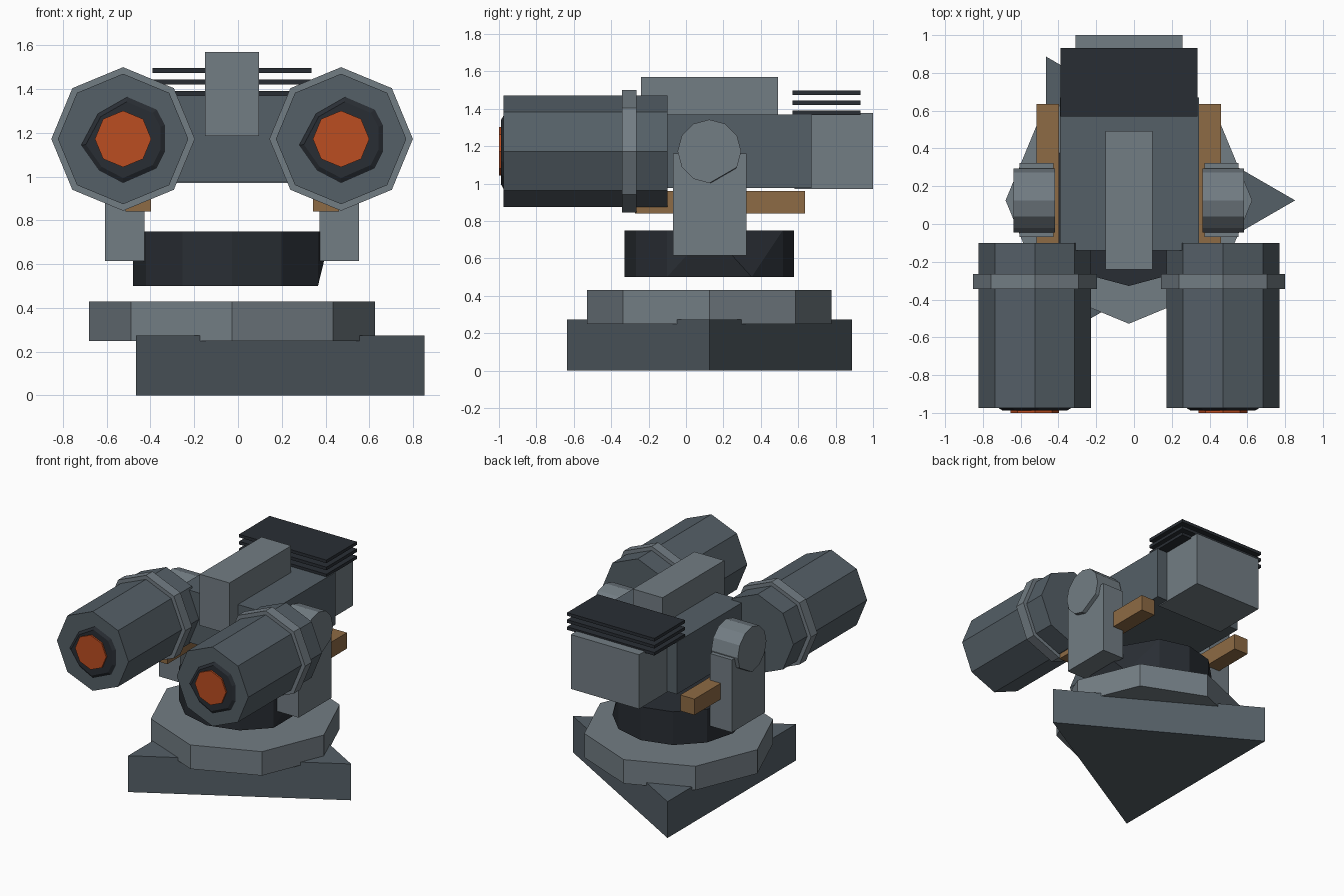
import bpy, bmesh
from math import sin, cos, pi, radians

if "Cube" in bpy.data.objects:
    bpy.data.objects.remove(bpy.data.objects["Cube"])


def material(name, rgb):
    m = bpy.data.materials.new(name)
    m.diffuse_color = (*rgb, 1)
    m.use_nodes = True
    m.node_tree.nodes["Principled BSDF"].inputs["Base Color"].default_value = m.diffuse_color
    return m


SLATE = material("slate", (0.09, 0.115, 0.135))
STEEL = material("steel", (0.17, 0.205, 0.23))
DARK = material("dark_metal", (0.022, 0.027, 0.034))
BRONZE = material("bronze", (0.27, 0.145, 0.058))
GLOW = material("orange", (0.5, 0.075, 0.015))


def solid(name, points, mat):
    """Flat-faced convex solid around the given points."""
    bm = bmesh.new()
    for p in points:
        bm.verts.new(p)
    bmesh.ops.convex_hull(bm, input=bm.verts[:])
    bmesh.ops.dissolve_limit(bm, angle_limit=radians(0.5),
                             verts=bm.verts[:], edges=bm.edges[:])
    bmesh.ops.recalc_face_normals(bm, faces=bm.faces[:])
    me = bpy.data.meshes.new(name)
    bm.to_mesh(me)
    bm.free()
    me.materials.append(mat)
    ob = bpy.data.objects.new(name, me)
    bpy.context.collection.objects.link(ob)
    return ob


def box(name, xs, ys, zs, mat):
    return solid(name, [(x, y, z) for x in xs for y in ys for z in zs], mat)


def ring(n, r, skip=()):
    return [(r * cos(2 * pi * i / n), r * sin(2 * pi * i / n))
            for i in range(n) if i not in skip]


CX, CY, AXIS_Z = -0.027, 0.125, 1.172


def upright(name, n, r, z0, z1, mat, skip0=(), skip1=()):
    pts = [(CX + a, CY + b, z0) for a, b in ring(n, r, skip0)]
    pts += [(CX + a, CY + b, z1) for a, b in ring(n, r, skip1)]
    return solid(name, pts, mat)


def along_y(name, x, prof0, y0, prof1, y1, mat):
    pts = [(x + a, y0, AXIS_Z + b) for a, b in prof0]
    pts += [(x + a, y1, AXIS_Z + b) for a, b in prof1]
    return solid(name, pts, mat)


# Base: triangular foot, octagonal ring, dark turntable with clipped corners
upright("base_foot", 3, 0.88, 0, 0.273, SLATE)
upright("base_ring", 8, 0.653, 0.25, 0.43, STEEL)
upright("turntable", 12, 0.453, 0.5, 0.75, DARK, skip0=(0,), skip1=(1,))

# Body, rear housing, top spine and cooling fins
box("body", (-0.393, 0.343), (-0.14, 0.67), (0.977, 1.37), SLATE)
box("rear_housing", (-0.31, 0.257), (0.58, 1.0), (0.97, 1.378), STEEL)
box("top_spine", (-0.15, 0.097), (-0.24, 0.493), (1.185, 1.57), STEEL)
for i in range(3):
    z = 1.367 + 0.053 * i
    box(f"cooling_fin_{i + 1}", (-0.39, 0.336), (0.57, 0.932), (z, z + 0.023), DARK)

# Irregular dark muzzle outline
MUZZLE = [(-0.2, -0.03), (-0.12, 0.12), (0.02, 0.2), (0.16, 0.14), (0.2, 0.065),
          (0.2, -0.06), (0.16, -0.14), (0, -0.21), (-0.115, -0.15)]

for s, side in ((-1, "left"), (1, "right")):
    def xs(a, b):
        return (CX + s * a, CX + s * b)

    # Yoke arm, trunnion and side rail
    box(f"yoke_arm_{side}", xs(0.4, 0.58), (-0.07, 0.323), (0.615, 1.16), STEEL)
    inner, outer = xs(0.39, 0.61)
    pts = [(inner, CY + a, AXIS_Z + b) for a, b in ring(12, 0.17)]
    pts += [(outer, CY + a, AXIS_Z + b) for a, b in ring(12, 0.17, (10,))]
    solid(f"trunnion_{side}", pts, STEEL)
    box(f"side_rail_{side}", xs(0.37, 0.488), (-0.272, 0.635), (0.84, 0.96), BRONZE)

    # Barrel, collar, muzzle and glowing core
    x = CX + s * 0.498
    along_y(f"barrel_{side}", x, ring(8, 0.298), -0.975, ring(8, 0.298), -0.1, SLATE)
    along_y(f"barrel_collar_{side}", x, ring(8, 0.328), -0.343, ring(8, 0.328), -0.265, STEEL)
    along_y(f"muzzle_{side}", x, [(a * 0.85, b * 0.85) for a, b in MUZZLE], -0.988,
            MUZZLE, -0.97, DARK)
    along_y(f"muzzle_core_{side}", x, ring(8, 0.129), -1.0, ring(8, 0.129), -0.97, GLOW)
